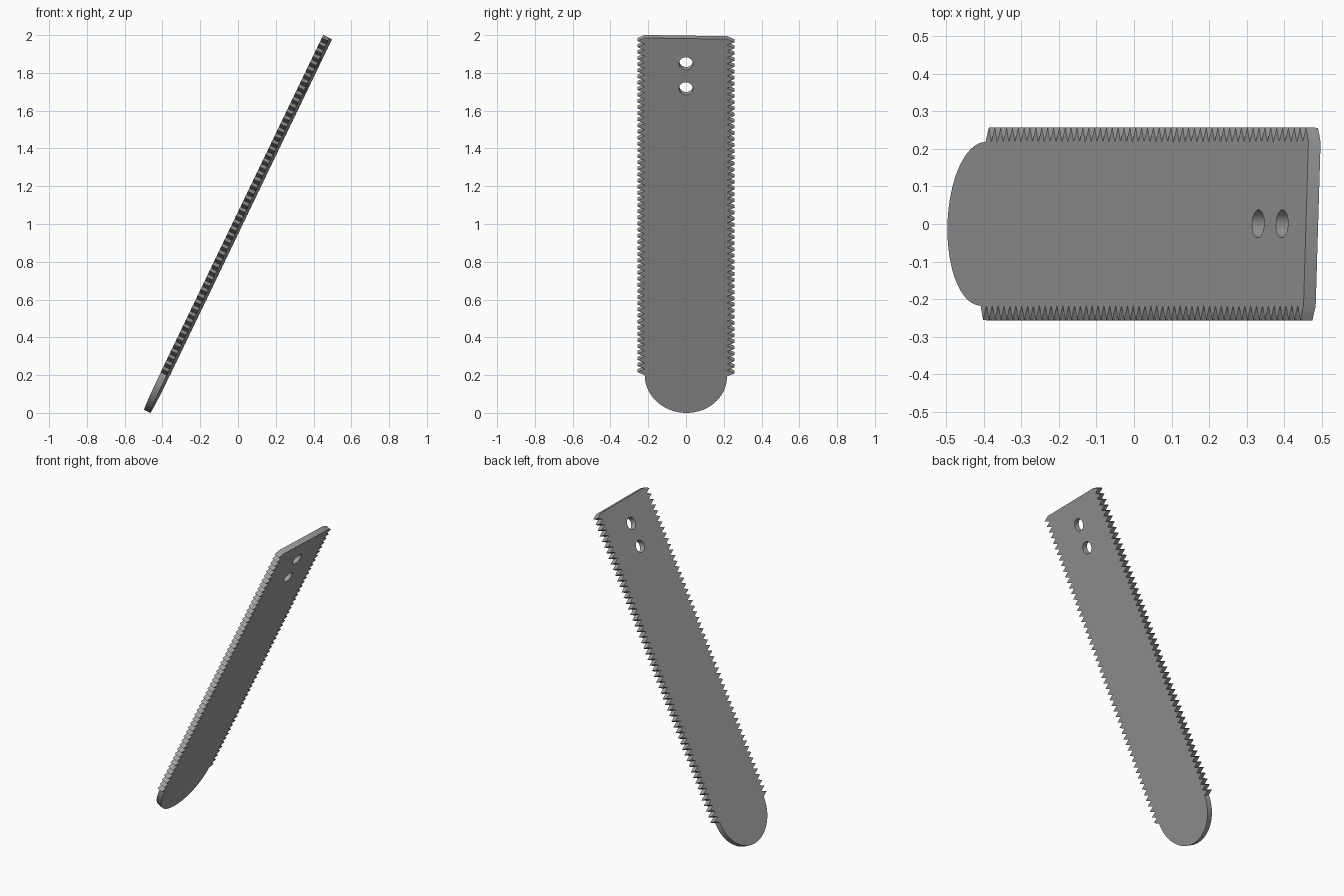
import bpy, bmesh, math
from mathutils import Matrix, Vector

cube = bpy.data.objects.get("Cube")
if cube:
    bpy.data.objects.remove(cube)

LENGTH, RADIUS, TIP, THICK = 2.2, 0.218, 0.257, 0.036
TEETH = 55
LEAN, TWIST = math.radians(25.74), math.radians(1.9)

metal = bpy.data.materials.new("steel_grey")
metal.use_nodes = True
metal.diffuse_color = (0.35, 0.35, 0.35, 1)
metal.node_tree.nodes["Principled BSDF"].inputs["Base Color"].default_value = metal.diffuse_color


def circle(cx, r, n):
    return [(cx + r * math.cos(2 * math.pi * i / n), r * math.sin(2 * math.pi * i / n))
            for i in range(n)]


# Outline: toothed edge, rounded nose, mirrored toothed edge
pitch = (LENGTH - RADIUS) / TEETH
edge = [(LENGTH - i * pitch / 2, TIP if i % 2 else RADIUS) for i in range(2 * TEETH + 1)]
nose = [(RADIUS - RADIUS * math.sin(math.pi * i / 48), RADIUS * math.cos(math.pi * i / 48))
        for i in range(1, 48)]
outline = edge + nose + [(u, -v) for u, v in reversed(edge)]

# Blade: fill the outline around the two holes, then thicken
bm = bmesh.new()
for loop in (outline, circle(1.906, 0.037, 32), circle(2.053, 0.037, 32)):
    verts = [bm.verts.new((u, v, -THICK / 2)) for u, v in loop]
    for a, b in zip(verts, verts[1:] + verts[:1]):
        bm.edges.new((a, b))
bmesh.ops.triangle_fill(bm, use_beauty=True, edges=bm.edges[:])
bmesh.ops.dissolve_limit(bm, angle_limit=0.01, verts=[], edges=bm.edges[:])
new = bmesh.ops.extrude_face_region(bm, geom=bm.faces[:])["geom"]
bmesh.ops.translate(bm, vec=(0, 0, THICK),
                    verts=[g for g in new if isinstance(g, bmesh.types.BMVert)])
bmesh.ops.recalc_face_normals(bm, faces=bm.faces[:])

# Lean the blade with a slight twist about its length, then rest it on the ground
along = Vector((math.sin(LEAN), 0, math.cos(LEAN)))
across = Matrix.Rotation(TWIST, 3, -along) @ Vector((0, 1, 0))
pose = Matrix((along, across, along.cross(across))).transposed()
bmesh.ops.transform(bm, matrix=pose.to_4x4(), verts=bm.verts[:])
lo, hi = ([f(v.co[k] for v in bm.verts) for k in range(3)] for f in (min, max))
bmesh.ops.translate(bm, verts=bm.verts[:],
                    vec=(-(lo[0] + hi[0]) / 2, -(lo[1] + hi[1]) / 2, -lo[2]))

mesh = bpy.data.meshes.new("blade")
bm.to_mesh(mesh)
bm.free()
mesh.materials.append(metal)
blade = bpy.data.objects.new("blade", mesh)
bpy.context.collection.objects.link(blade)
bpy.context.view_layer.objects.active = blade
blade.select_set(True)
bpy.ops.object.shade_smooth_by_angle(angle=math.radians(30))
